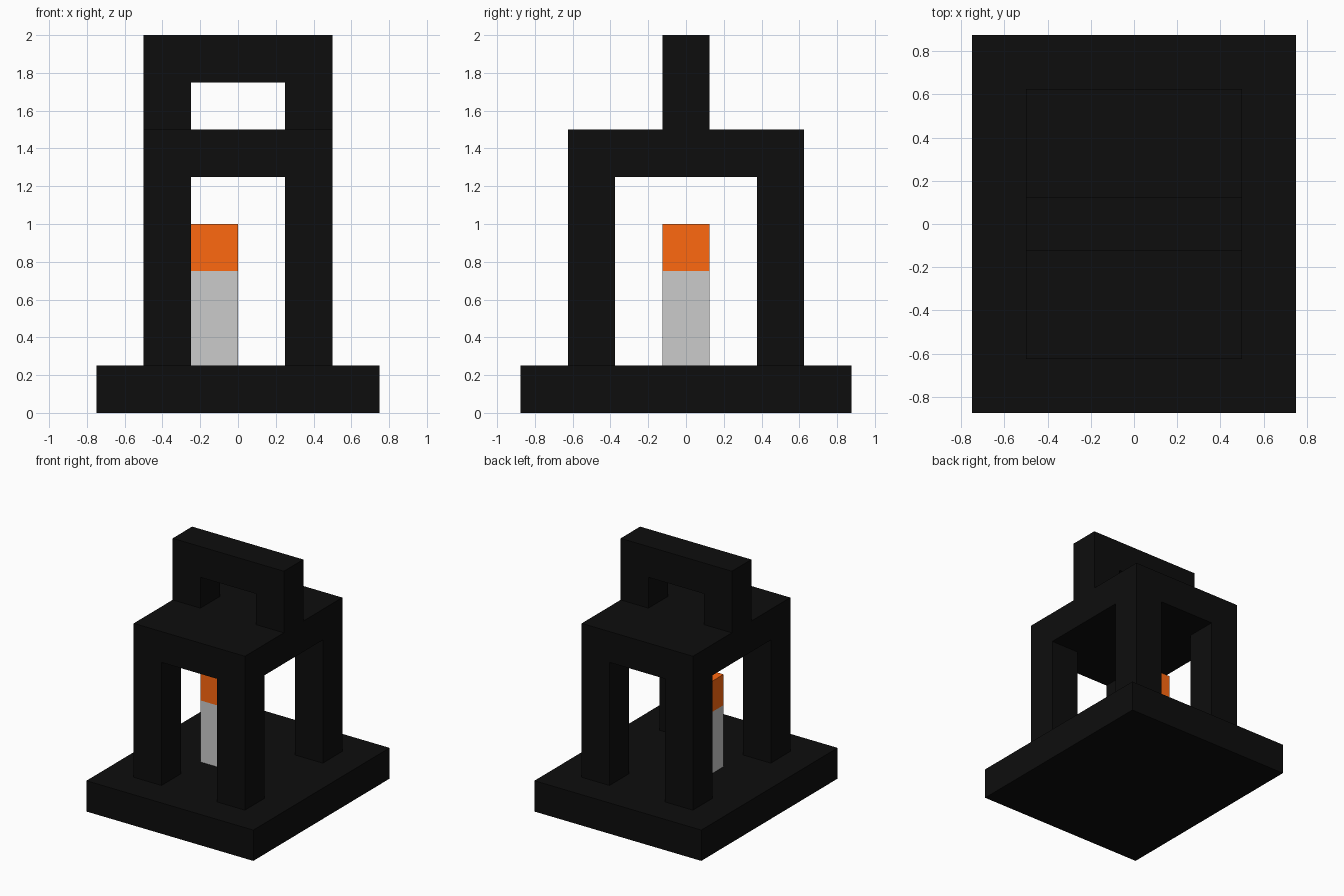
import bpy, bmesh

if "Cube" in bpy.data.objects:
    bpy.data.objects.remove(bpy.data.objects["Cube"])


def material(name, color):
    mat = bpy.data.materials.new(name)
    mat.diffuse_color = (*color, 1.0)
    mat.use_nodes = True
    mat.node_tree.nodes["Principled BSDF"].inputs["Base Color"].default_value = mat.diffuse_color
    return mat


def finish(name, bm, mat):
    bmesh.ops.recalc_face_normals(bm, faces=bm.faces)
    mesh = bpy.data.meshes.new(name)
    bm.to_mesh(mesh)
    bm.free()
    obj = bpy.data.objects.new(name, mesh)
    bpy.context.collection.objects.link(obj)
    if mat:
        mesh.materials.append(mat)
    return obj


def box(name, low, high, mat=None):
    bm = bmesh.new()
    bmesh.ops.create_cube(bm, size=1.0)
    for v in bm.verts:
        v.co = [(a + b) / 2 + c * (b - a) for a, b, c in zip(low, high, v.co)]
    return finish(name, bm, mat)


def extrude_profile(name, profile, y0, y1, mat=None):
    bm = bmesh.new()
    front, back = ([bm.verts.new((x, y, z)) for x, z in profile] for y in (y0, y1))
    bm.faces.new(front)
    bm.faces.new(back[::-1])
    for i in range(len(profile)):
        bm.faces.new((front[i - 1], front[i], back[i], back[i - 1]))
    return finish(name, bm, mat)


black = material("black_metal", (0.004, 0.004, 0.004))
orange = material("flame_orange", (1.0, 0.14, 0.005))

# Base plate and roof
box("base", (-0.75, -0.875, 0), (0.75, 0.875, 0.25), black)
box("roof", (-0.5, -0.625, 1.25), (0.5, 0.625, 1.5), black)

# Four corner posts
for side, sx in (("left", -0.375), ("right", 0.375)):
    for end, sy in (("front", -0.5), ("back", 0.5)):
        box(f"{end}_{side}_post", (sx - 0.125, sy - 0.125, 0.25),
            (sx + 0.125, sy + 0.125, 1.25), black)

# Carrying handle on the roof
arch = [(-0.5, 1.5), (-0.25, 1.5), (-0.25, 1.75), (0.25, 1.75),
        (0.25, 1.5), (0.5, 1.5), (0.5, 2.0), (-0.5, 2.0)]
extrude_profile("handle", arch, -0.125, 0.125, black)

# Off-centre candle and its flame
box("candle", (-0.25, -0.125, 0.25), (0, 0.125, 0.75))
box("flame", (-0.25, -0.125, 0.75), (0, 0.125, 1.0), orange)
